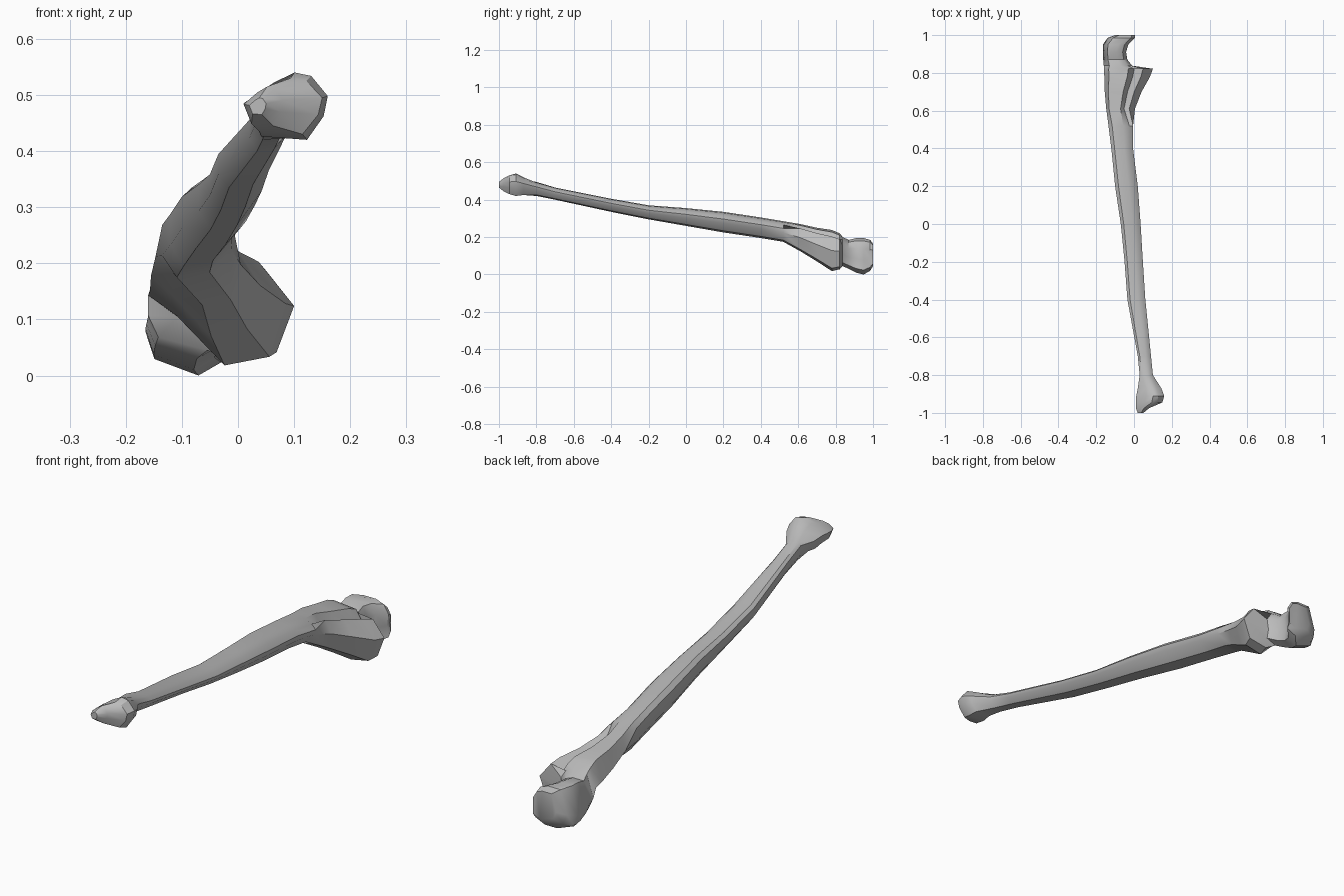
import bpy
import bmesh
import math

old_cube = bpy.data.objects.get("Cube")
if old_cube:
    bpy.data.objects.remove(old_cube, do_unlink=True)

# Single bone colour
bone = bpy.data.materials.new("bone_grey")
bone.use_nodes = True
bone.diffuse_color = (0.5, 0.5, 0.5, 1)
bone.node_tree.nodes["Principled BSDF"].inputs["Base Color"].default_value = bone.diffuse_color

# Unit cross-sections (across, up), clockwise from the outer left edge
HEAD = [(0, .55), (.35, .85), (.6, 1), (.8, .95), (1, .65),
        (.95, .35), (.75, 0), (.2, .05), (.08, .35)]
SHAFT = [(0, .85), (.15, 1), (.6, .95), (.85, .82), (1, .65),
         (.95, .45), (.65, .08), (.2, 0), (0, .35)]
CORONOID = [(0, .6), (.1, 1), (.5, .95), (.62, .68), (.8, .84),
            (1, .5), (.88, .07), (.55, 0), (.2, .4)]
OLECRANON = [(0, .4), (.2, 1), (.6, 1), (.85, .92), (1, .7),
             (.95, .4), (1, .12), (.7, 0), (.12, .15)]

# Stations along the bone: y, then x range and z range of the cross-section
head_stations = [
    (-1, .02, .05, .465, .495),
    (-.975, .01, .08, .445, .515),
    (-.945, .01, .15, .43, .53),
    (-.91, .012, .16, .42, .54),
    (-.87, .02, .145, .425, .52),
]
shaft_stations = [
    (-.8, .03, .1, .42, .495),
    (-.7, .02, .09, .4, .465),
    (-.4, -.035, .06, .335, .405),
    (-.2, -.05, .047, .295, .37),
    (0, -.07, .035, .26, .355),
    (.2, -.1, .02, .225, .335),
    (.4, -.12, -.005, .195, .305),
    (.52, -.135, -.005, .175, .285),
]
coronoid_stations = [
    (.61, -.147, .005, .125, .27),
    (.7, -.155, .04, .07, .25),
    (.78, -.157, .085, .018, .238),
    (.822, -.16, .1, .028, .22),
]
olecranon_stations = [
    (.838, -.16, -.01, .045, .2),
    (.87, -.163, -.035, .03, .185),
    (.91, -.165, -.042, .01, .195),
    (.95, -.165, -.03, 0, .195),
    (.985, -.14, .005, .02, .185),
    (1, -.1, .005, .045, .165),
]


def section_points(section, station):
    """Fit a unit cross-section into the box of one station."""
    y, x0, x1, z0, z1 = station
    return [(x0 + u * (x1 - x0), y, z0 + v * (z1 - z0)) for u, v in section]


def loft(name, rings, material):
    """Skin a closed surface through equal-sized rings of points."""
    bm = bmesh.new()
    loops = [[bm.verts.new(p) for p in ring] for ring in rings]
    for a, b in zip(loops, loops[1:]):
        for i in range(len(a)):
            j = (i + 1) % len(a)
            bm.faces.new((a[i], a[j], b[j], b[i]))
    caps = [bm.faces.new(loops[0]), bm.faces.new(loops[-1])]
    bmesh.ops.triangulate(bm, faces=caps)
    bmesh.ops.recalc_face_normals(bm, faces=bm.faces)
    mesh = bpy.data.meshes.new(name)
    bm.to_mesh(mesh)
    bm.free()
    mesh.materials.append(material)
    obj = bpy.data.objects.new(name, mesh)
    bpy.context.collection.objects.link(obj)
    return obj


# One continuous bone: small head, shaft, flared process and hooked end
rings = []
for section, stations in ((HEAD, head_stations), (SHAFT, shaft_stations),
                          (CORONOID, coronoid_stations), (OLECRANON, olecranon_stations)):
    rings += [section_points(section, s) for s in stations]
forearm_bone = loft("forearm_bone", rings, bone)

# Smooth surfaces with crisp ridges
bpy.ops.object.select_all(action="DESELECT")
forearm_bone.select_set(True)
bpy.context.view_layer.objects.active = forearm_bone
bpy.ops.object.shade_smooth_by_angle(angle=math.radians(35))
